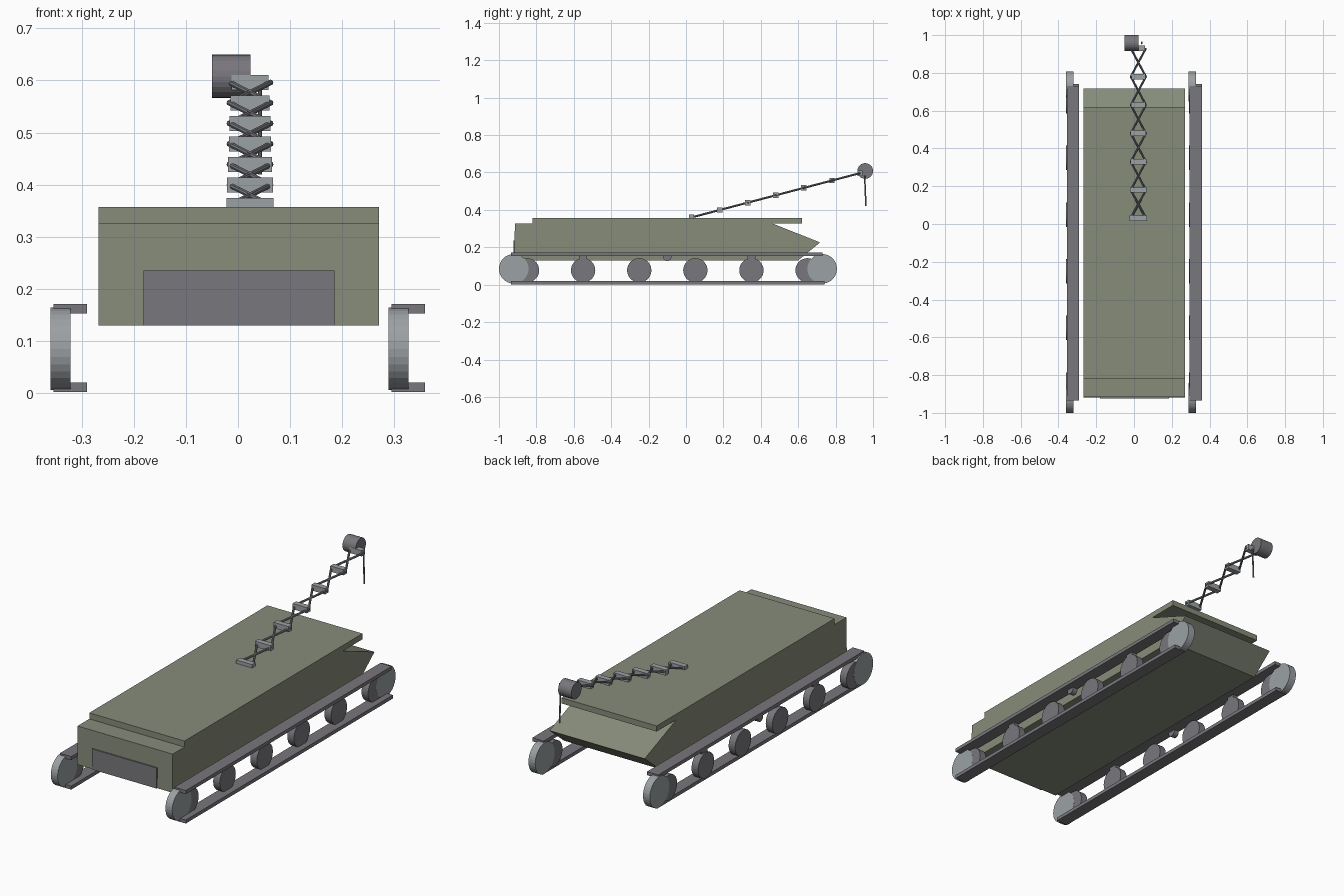
import bpy
from mathutils import Vector

if "Cube" in bpy.data.objects:
    bpy.data.objects.remove(bpy.data.objects["Cube"], do_unlink=True)


def material(name, r, g, b):
    m = bpy.data.materials.new(name)
    m.use_nodes = True
    m.diffuse_color = (r, g, b, 1)
    m.node_tree.nodes["Principled BSDF"].inputs["Base Color"].default_value = (r, g, b, 1)
    return m


OLIVE = material("olive paint", 0.24, 0.265, 0.195)
DARK = material("dark steel", 0.19, 0.184, 0.202)
LIGHT = material("light steel", 0.33, 0.355, 0.37)


def finish(ob, name, mat):
    ob.name = name
    ob.data.materials.append(mat)
    return ob


def box(name, x, y, z, mat):
    """Box from three (low, high) ranges."""
    mid = [(a + b) / 2 for a, b in (x, y, z)]
    bpy.ops.mesh.primitive_cube_add(size=1, location=mid)
    ob = bpy.context.object
    for v in ob.data.vertices:
        v.co = [c * (b - a) for c, (a, b) in zip(v.co, (x, y, z))]
    return finish(ob, name, mat)


def rod(name, start, end, radius, mat, sides=16):
    """Cylinder between two points."""
    a, b = Vector(start), Vector(end)
    bpy.ops.mesh.primitive_cylinder_add(vertices=sides, radius=radius,
                                        depth=(b - a).length, location=(a + b) / 2)
    ob = bpy.context.object
    ob.rotation_euler = (b - a).to_track_quat('Z', 'Y').to_euler()
    return finish(ob, name, mat)


def extrude_x(name, profile, x0, x1, mat):
    """Prism along x from a (y, z) outline."""
    n = len(profile)
    verts = [(x, y, z) for x in (x0, x1) for y, z in profile]
    faces = [tuple(reversed(range(n))), tuple(range(n, 2 * n))]
    faces += [(i, (i + 1) % n, (i + 1) % n + n, i + n) for i in range(n)]
    me = bpy.data.meshes.new(name)
    me.from_pydata(verts, [], faces)
    ob = bpy.data.objects.new(name, me)
    bpy.context.collection.objects.link(ob)
    return finish(ob, name, mat)


# Hull with stepped deck, overhang and wedge nose
outline = [(-0.918, 0.13), (0.6, 0.13), (0.717, 0.226), (0.46, 0.328), (0.62, 0.328),
           (0.62, 0.357), (-0.82, 0.357), (-0.82, 0.326), (-0.915, 0.326)]
extrude_x("hull", outline, -0.268, 0.271, OLIVE)
box("end_door", (-0.181, 0.185), (-0.923, -0.914), (0.13, 0.235), DARK)

# Running gear: the same set on each side
for side, x in (("right", -0.36), ("left", 0.289)):
    band = (x + 0.006, x + 0.07)
    box(side + "_upper_track", band, (-0.935, 0.73), (0.153, 0.171), DARK)
    box(side + "_lower_track", band, (-0.935, 0.74), (0.002, 0.02), DARK)
    for end, y in (("front", -0.921), ("rear", 0.728)):
        rod(f"{side}_{end}_sprocket", (x, y, 0.085), (x + 0.0385, y, 0.085), 0.079, LIGHT, 32)
    for i in range(6):
        y = -0.85 + 0.3 * i
        rod(f"{side}_road_wheel_{i + 1}", (x + 0.001, y, 0.077), (x + 0.038, y, 0.077),
            0.065, DARK, 32)
    for i in range(3):
        y = -0.55 + 0.45 * i
        rod(f"{side}_return_roller_{i + 1}", (x + 0.008, y, 0.148), (x + 0.036, y, 0.148),
            0.022, DARK)

# Scissor arm: tapering crossbars joined by crossed links
CX = 0.023


def joint(i):
    return 0.03 + 0.15 * i, 0.36 + 0.0394 * i


for i in range(7):
    y, z = joint(i)
    half = 0.0455 - 0.0016 * i
    box(f"arm_crossbar_{i + 1}", (CX - half, CX + half),
        (y - 0.014, y + 0.014), (z - 0.0145, z + 0.0145), LIGHT)
for i in range(6):
    (y0, z0), (y1, z1) = joint(i), joint(i + 1)
    for s in (-1, 1):
        rod(f"arm_link_{i + 1}_{'a' if s < 0 else 'b'}",
            (CX + s * 0.04, y0, z0), (CX - s * 0.04, y1, z1), 0.0055, DARK, 8)

# Drum at the arm tip with a hanging cable
rod("tip_drum", (-0.05, 0.958, 0.608), (0.024, 0.958, 0.608), 0.042, DARK, 24)
rod("hanging_cable", (0.042, 0.955, 0.585), (0.042, 0.962, 0.42), 0.004, DARK, 8)
